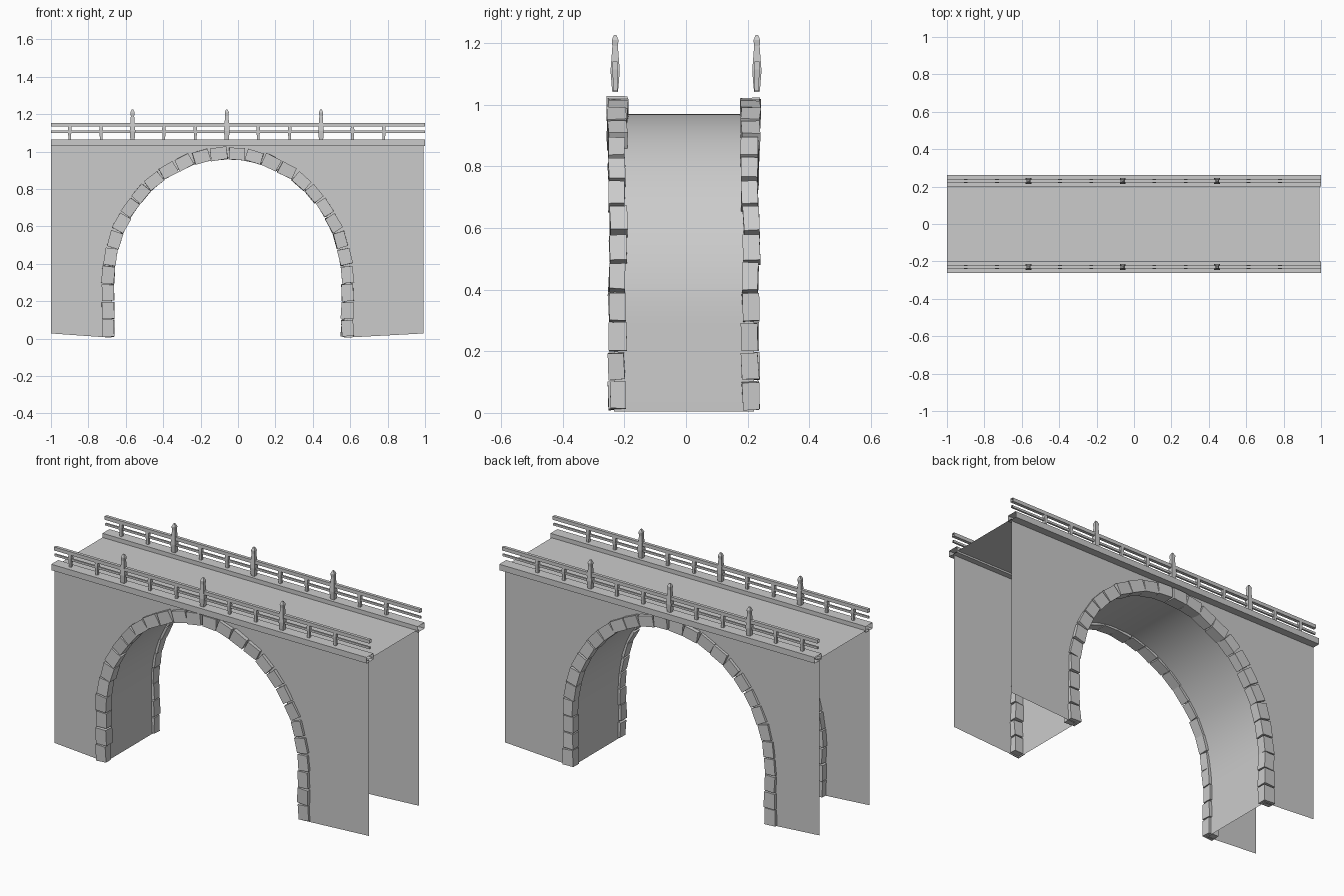
import bpy, bmesh, math, random
from mathutils import Matrix, Vector

random.seed(4)
cube = bpy.data.objects.get("Cube")
if cube:
    bpy.data.objects.remove(cube, do_unlink=True)

stone = bpy.data.materials.new("grey_stone")
stone.use_nodes = True
GREY = (0.6, 0.6, 0.6, 1)
stone.diffuse_color = GREY
stone.node_tree.nodes["Principled BSDF"].inputs["Base Color"].default_value = GREY

CX, SPRING = -0.055, 0.3          # arch centre line and springing height
WALL_Y = {"front": -0.233, "back": 0.22}
SIDES = {"front": -1, "back": 1}


def finish(bm, name, smooth=False):
    mesh = bpy.data.meshes.new(name)
    bm.to_mesh(mesh)
    bm.free()
    mesh.materials.append(stone)
    for p in mesh.polygons:
        p.use_smooth = smooth
    obj = bpy.data.objects.new(name, mesh)
    bpy.context.collection.objects.link(obj)
    return obj


def arch_path(a, b, foot, steps):
    """Stilted elliptical arch from the left foot to the right foot."""
    pts = [Vector((CX - a, 0, foot))]
    for i in range(steps + 1):
        t = math.pi * (1 - i / steps)
        pts.append(Vector((CX + a * math.cos(t), 0, SPRING + b * math.sin(t))))
    pts.append(Vector((CX + a, 0, foot)))
    return pts


def sample(path, dist):
    """Point and direction at a distance along the path."""
    for p, q in zip(path, path[1:]):
        d = (q - p).length
        if dist <= d:
            return p.lerp(q, dist / d), (q - p).normalized()
        dist -= d
    return path[-1], (path[-1] - path[-2]).normalized()


def open_tube(name, y, z, half_y, half_z):
    """Square bar along the whole span, open at both ends."""
    bm = bmesh.new()
    corners = [(-1, -1), (1, -1), (1, 1), (-1, 1)]
    ends = [[bm.verts.new((x, y + u * half_y, z + v * half_z)) for u, v in corners]
            for x in (-1, 1)]
    for i in range(4):
        j = (i + 1) % 4
        bm.faces.new((ends[0][j], ends[0][i], ends[1][i], ends[1][j]))
    bmesh.ops.recalc_face_normals(bm, faces=bm.faces)
    finish(bm, name)


def square_post(name, x, y, profile):
    """Square post lofted through (height, half width) rings."""
    bm = bmesh.new()
    rings = [[bm.verts.new((x + u * w, y + v * w, z))
              for u, v in ((-1, -1), (1, -1), (1, 1), (-1, 1))] for z, w in profile]
    for low, high in zip(rings, rings[1:]):
        for i in range(4):
            j = (i + 1) % 4
            bm.faces.new((low[i], low[j], high[j], high[i]))
    bm.faces.new(rings[0][::-1])
    bm.faces.new(rings[-1])
    finish(bm, name)


# Side walls with the arch opening
opening = arch_path(0.622, 0.67, 0.005, 40)
for side, y in WALL_Y.items():
    bm = bmesh.new()
    outline = [Vector((-1, 0, 1.035)), Vector((-1, 0, 0.028))] + opening
    outline += [Vector((0.993, 0, 0.028)), Vector((0.993, 0, 1.035))]
    face = bm.faces.new([bm.verts.new((p.x, y, p.z)) for p in outline])
    face.normal_update()
    if face.normal.y * SIDES[side] < 0:
        face.normal_flip()
    bmesh.ops.triangulate(bm, faces=bm.faces)
    finish(bm, side + "_wall")

# Barrel vault, facing the passage
bm = bmesh.new()
rows = [[bm.verts.new((p.x, y, p.z)) for p in opening] for y in WALL_Y.values()]
for i in range(len(opening) - 1):
    bm.faces.new((rows[0][i], rows[0][i + 1], rows[1][i + 1], rows[1][i]))
bm.normal_update()
if bm.faces[:][len(bm.faces) // 2].normal.z > 0:
    bmesh.ops.reverse_faces(bm, faces=bm.faces)
finish(bm, "arch_vault", smooth=True)

# Road deck
bm = bmesh.new()
bm.faces.new([bm.verts.new((x, y, 1.04)) for x, y in
              ((-1, -0.233), (0.993, -0.233), (0.993, 0.22), (-1, 0.22))])
finish(bm, "road_deck")

# Arch stones, each slightly uneven
COUNT = 28
middle = arch_path(0.64, 0.69, 0.008, 60)
total = sum((q - p).length for p, q in zip(middle, middle[1:]))
for side, y in (("front", -0.223), ("back", 0.2085)):
    bm = bmesh.new()
    for i in range(COUNT):
        p, d = sample(middle, total * (i + 0.5) / COUNT)
        crown = max(0, p.z - 0.75) * 0.05
        angle = math.atan2(-d.z, d.x) + random.uniform(-0.07, 0.07)
        size = (total / COUNT - random.uniform(0.004, 0.011),
                0.053 + crown + random.uniform(-0.003, 0.003),
                0.064 + random.uniform(-0.004, 0.004))
        place = Vector((p.x, y + random.uniform(-0.004, 0.004), p.z))
        turn = Matrix.Rotation(angle, 4, 'Y') @ Matrix.Rotation(random.uniform(-0.05, 0.05), 4, 'Z')
        block = bmesh.ops.create_cube(
            bm, size=1, matrix=Matrix.Translation(place) @ turn @ Matrix.Diagonal((*size, 1)))
        for v in block["verts"]:
            v.co += Vector([random.uniform(-0.002, 0.002) for _ in range(3)])
            v.co.z = max(v.co.z, 0)
    finish(bm, side + "_arch_stones")

# Kerbs, rails, posts and balusters along both edges
POST = [(1.042, 0.009), (1.06, 0.011), (1.11, 0.015), (1.15, 0.012),
        (1.19, 0.009), (1.21, 0.011), (1.226, 0.004)]
BALUSTER = [(1.045, 0.007), (1.08, 0.007), (1.115, 0.010), (1.14, 0.008)]
for side, s in SIDES.items():
    open_tube(side + "_kerb", s * 0.232, 1.047, 0.031, 0.017)
    open_tube(side + "_top_rail", s * 0.23, 1.144, 0.009, 0.010)
    open_tube(side + "_lower_rail", s * 0.23, 1.106, 0.005, 0.006)
    for k in range(11):
        x = -0.9 + 0.168 * k
        if k % 3 == 2:
            square_post(f"{side}_post_{k}", x, s * 0.23, POST)
        else:
            square_post(f"{side}_baluster_{k}", x, s * 0.23, BALUSTER)
